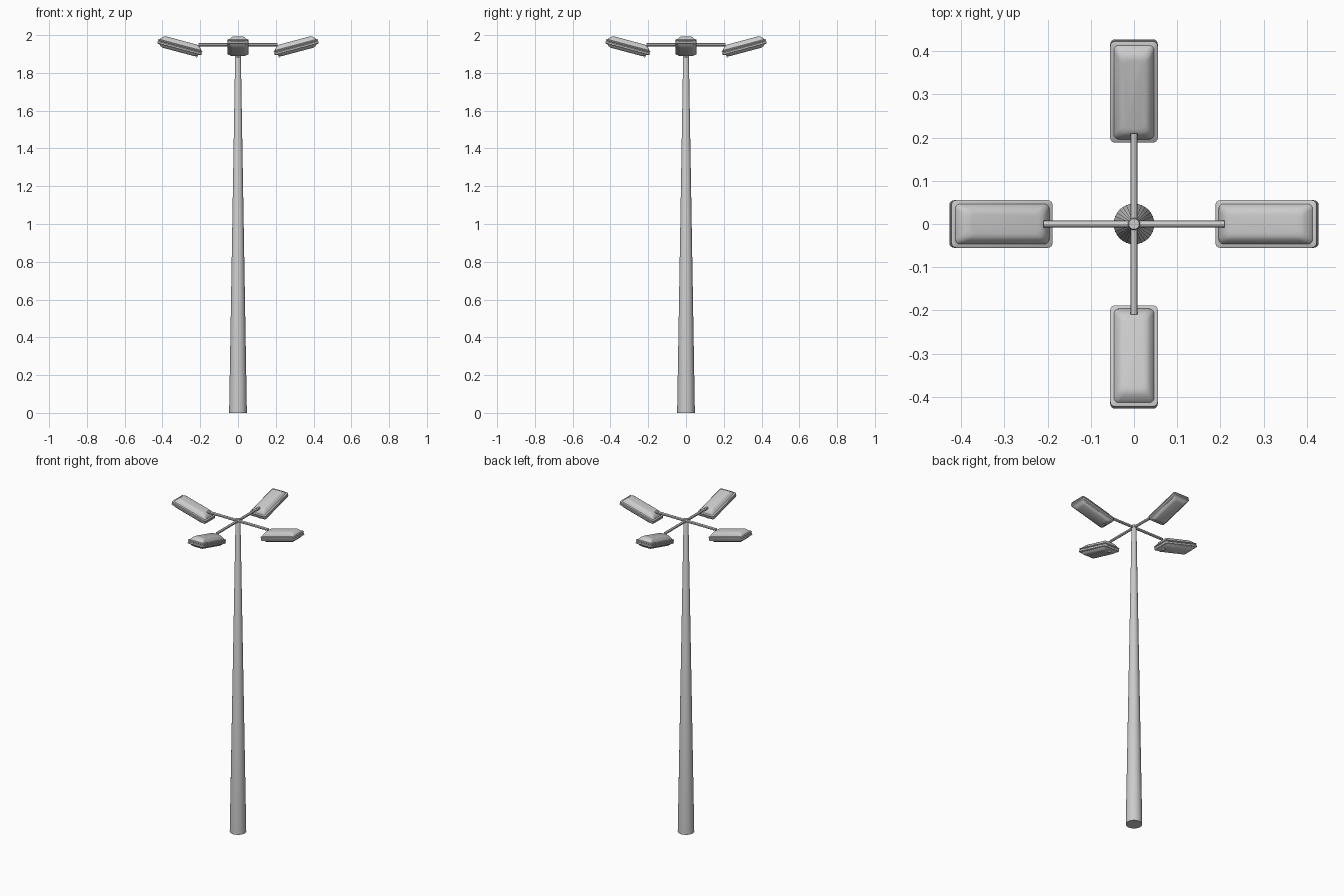
import bpy, bmesh, math
from mathutils import Matrix, Vector

if "Cube" in bpy.data.objects:
    bpy.data.objects.remove(bpy.data.objects["Cube"])

TILT = math.radians(15)


def finish(name, bm, angle=30):
    bmesh.ops.recalc_face_normals(bm, faces=bm.faces)
    me = bpy.data.meshes.new(name)
    bm.to_mesh(me)
    bm.free()
    ob = bpy.data.objects.new(name, me)
    bpy.context.collection.objects.link(ob)
    bpy.ops.object.select_all(action='DESELECT')
    ob.select_set(True)
    bpy.context.view_layer.objects.active = ob
    bpy.ops.object.shade_smooth_by_angle(angle=math.radians(angle))
    return ob


def rounded_rect(hx, hy, r, z, steps=4):
    pts = []
    for q, (sx, sy) in enumerate([(1, 1), (-1, 1), (-1, -1), (1, -1)]):
        for i in range(steps + 1):
            a = math.pi / 2 * (q + i / steps)
            pts.append(Vector((sx * (hx - r) + r * math.cos(a),
                               sy * (hy - r) + r * math.sin(a), z)))
    return pts


def loft(bm, loops):
    rings = [[bm.verts.new(p) for p in loop] for loop in loops]
    n = len(rings[0])
    for a, b in zip(rings, rings[1:]):
        for i in range(n):
            j = (i + 1) % n
            bm.faces.new((a[i], a[j], b[j], b[i]))
    bm.faces.new(rings[0])
    bm.faces.new(rings[-1])


def circle(r, z, n=32):
    return [Vector((r * math.cos(2 * math.pi * i / n),
                    r * math.sin(2 * math.pi * i / n), z)) for i in range(n)]


# Tapered pole with a slightly softened tip
bm = bmesh.new()
loft(bm, [circle(0.047, 0), circle(0.014, 1.958), circle(0.012, 1.962)])
finish("pole", bm)

# Lamp head sections from lens to housing top: half length, half width, corner, height
LENS = [(0.088, 0.032, 0.008, -0.027), (0.098, 0.040, 0.010, -0.023),
        (0.112, 0.048, 0.010, -0.011)]
RIM = [(0.116, 0.051, 0.010, -0.013), (0.121, 0.055, 0.011, -0.010),
       (0.121, 0.055, 0.011, -0.002), (0.118, 0.052, 0.010, 0.000),
       (0.118, 0.052, 0.010, 0.003), (0.121, 0.055, 0.011, 0.005),
       (0.121, 0.055, 0.011, 0.010), (0.118, 0.052, 0.010, 0.012)]
HOUSING = [(0.113, 0.047, 0.012, 0.011), (0.111, 0.045, 0.012, 0.017),
           (0.098, 0.036, 0.014, 0.030), (0.091, 0.030, 0.014, 0.034),
           (0.082, 0.022, 0.012, 0.0355)]

for k, side in enumerate(("right", "back", "left", "front")):
    turn = Matrix.Rotation(k * math.pi / 2, 4, 'Z')
    place = turn @ Matrix.Translation((0.308, 0, 1.937)) @ Matrix.Rotation(-TILT, 4, 'Y')
    for part, sections in (("lens", LENS), ("rim", RIM), ("housing", HOUSING)):
        bm = bmesh.new()
        loft(bm, [rounded_rect(*s) for s in sections])
        bm.transform(place)
        finish(f"{side}_lamp_{part}", bm, 35)

    # Small latch under the inner end of the head
    bm = bmesh.new()
    bmesh.ops.create_cube(bm, size=1, matrix=place @ Matrix.Translation((-0.098, 0, -0.02))
                          @ Matrix.Diagonal((0.010, 0.016, 0.020, 1)))
    finish(f"{side}_lamp_latch", bm)

    # Horizontal arm from the pole into the head
    bm = bmesh.new()
    bmesh.ops.create_cone(bm, cap_ends=True, segments=12, radius1=0.008, radius2=0.008,
                          depth=0.21, matrix=turn @ Matrix.Translation((0.105, 0, 1.949))
                          @ Matrix.Rotation(math.pi / 2, 4, 'Y'))
    finish(f"{side}_arm", bm)
